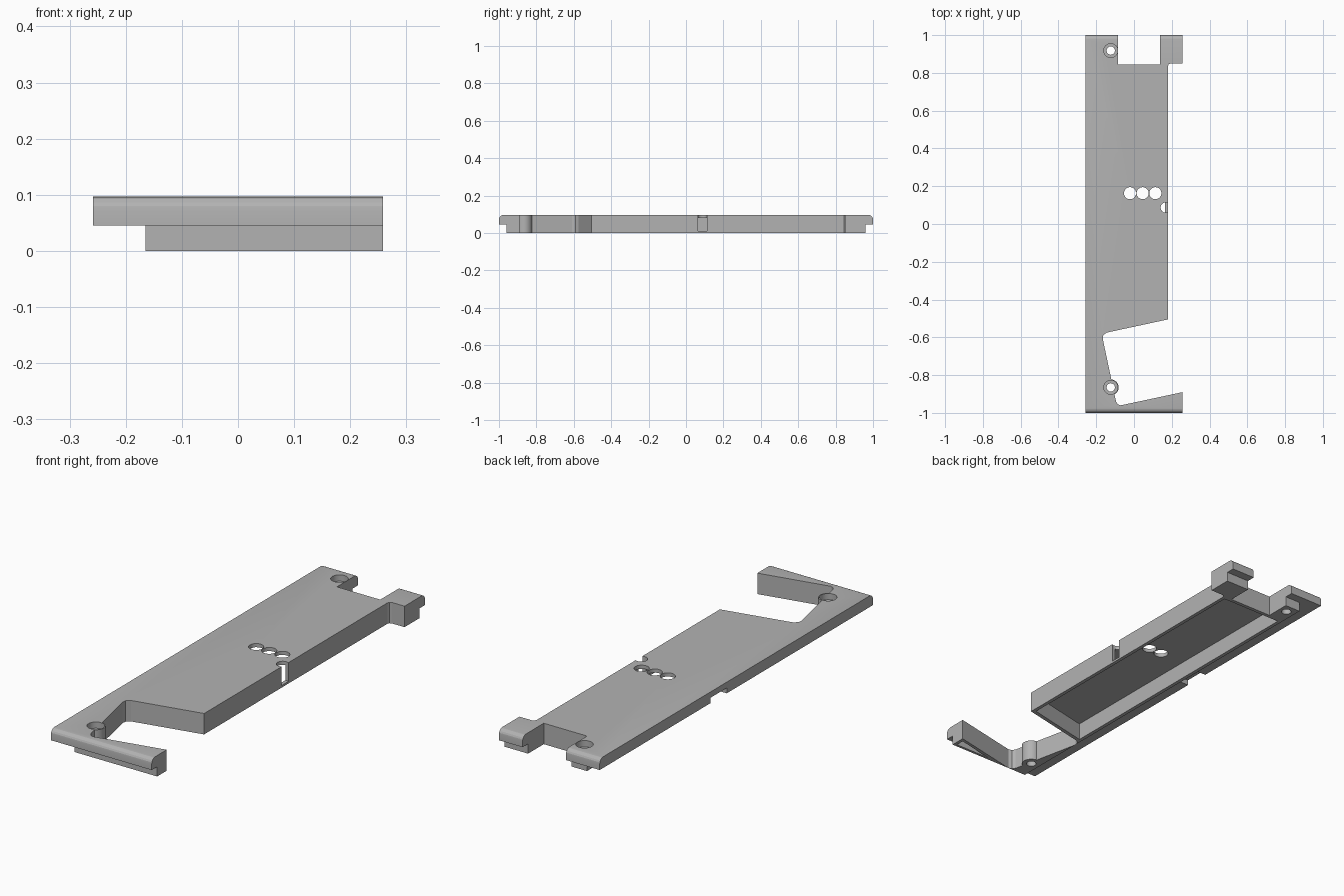
import bpy, bmesh, math
from mathutils import Vector

cube = bpy.data.objects.get("Cube")
if cube:
    bpy.data.objects.remove(cube, do_unlink=True)

W, TOP, STEP, ROOF = 0.258, 0.097, 0.045, 0.08

grey = bpy.data.materials.new("plain grey")
grey.use_nodes = True
grey.diffuse_color = (0.45, 0.45, 0.45, 1)
grey.node_tree.nodes["Principled BSDF"].inputs["Base Color"].default_value = grey.diffuse_color


def extrude(name, points, offset):
    """Closed prism from a planar outline of 3D points."""
    bm = bmesh.new()
    face = bm.faces.new([bm.verts.new(p) for p in points])
    out = bmesh.ops.extrude_face_region(bm, geom=[face])
    moved = [v for v in out["geom"] if isinstance(v, bmesh.types.BMVert)]
    bmesh.ops.translate(bm, verts=moved, vec=Vector(offset))
    bmesh.ops.recalc_face_normals(bm, faces=bm.faces)
    mesh = bpy.data.meshes.new(name)
    bm.to_mesh(mesh)
    bm.free()
    mesh.materials.append(grey)
    obj = bpy.data.objects.new(name, mesh)
    bpy.context.collection.objects.link(obj)
    return obj


def prism(name, outline, z0, z1):
    return extrude(name, [(x, y, z0) for x, y in outline], (0, 0, z1 - z0))


def cylinder(name, x, y, r, z0, z1, sides=32):
    ring = [math.tau * i / sides for i in range(sides)]
    return prism(name, [(x + r * math.cos(a), y + r * math.sin(a)) for a in ring], z0, z1)


def combine(target, tool, operation="DIFFERENCE"):
    """Apply a boolean and remove its helper."""
    tool.hide_render = True
    mod = target.modifiers.new("cut", "BOOLEAN")
    mod.operation, mod.solver, mod.object = operation, "EXACT", tool
    bpy.context.view_layer.objects.active = target
    bpy.ops.object.modifier_apply(modifier=mod.name)
    bpy.data.objects.remove(tool, do_unlink=True)


# Plate outline with the slanted front notch and the square back notch
outline = [(-W, -1.1), (W, -1.1), (W, -0.89), (-0.07, -0.96), (-0.085, -0.955),
           (-0.095, -0.94), (-0.165, -0.61), (-0.163, -0.59), (-0.145, -0.575),
           (0.18, -0.505), (0.18, 0.835), (0.184, 0.846), (0.195, 0.85), (W, 0.85),
           (W, 1.1), (0.137, 1.1), (0.137, 0.845), (-0.085, 0.845), (-0.085, 1.1), (-W, 1.1)]
plate = prism("cover_plate", outline, -0.05, 0.15)

# Front screw boss, bulging into the notch
SCREWS = [(-0.123, -0.865), (-0.123, 0.918)]
combine(plate, cylinder("screw_boss", *SCREWS[0], 0.042, -0.05, 0.15), "UNION")

# Side profile: stepped ends with rounded upper edges
R = 0.025
half = [(0.96, 0), (0.96, STEP), (1, STEP)]
half += [(1 - R + R * math.cos(a), TOP - R + R * math.sin(a))
         for a in [math.pi / 2 * i / 5 for i in range(6)]]
profile = half + [(-y, z) for y, z in reversed(half)]
combine(plate, extrude("side_profile", [(-W - 0.1, y, z) for y, z in profile],
                       (2 * W + 0.2, 0, 0)), "INTERSECT")


def box(name, x0, x1, y0, y1, z0, z1):
    return prism(name, [(x0, y0), (x1, y0), (x1, y1), (x0, y1)], z0, z1)


# Thin flange along the right edge, with its small relief notch
combine(plate, box("flange_step", -0.4, -0.165, -1.2, 1.2, -0.1, STEP))
combine(plate, box("flange_notch", -0.4, -0.2, 0.07, 0.19, -0.1, 0.07))

# Hollow underside of the main body and of the front arm
combine(plate, prism("body_cavity", [(-0.148, -0.558), (0.163, -0.49), (0.163, 0.828),
                                     (-0.148, 0.828)], -0.1, ROOF))
combine(plate, prism("arm_cavity", [(0.06, -0.948), (0.243, -0.948), (0.243, -0.908)],
                     -0.1, ROOF))

# Counterbored screw holes
for x, y in SCREWS:
    combine(plate, cylinder("screw_hole", x, y, 0.022, -0.1, 0.2))
    combine(plate, cylinder("screw_head_recess", x, y, 0.037, 0.068, 0.2))

# Row of three round windows
for x in (-0.021, 0.046, 0.113):
    combine(plate, cylinder("round_window", x, 0.163, 0.032, 0.05, 0.2))

# Cable slot in the side wall, leaving a low sill
combine(plate, cylinder("cable_slot", 0.168, 0.087, 0.027, 0.01, 0.2))

# Crisp flat faces with smooth bores
bpy.ops.object.select_all(action="DESELECT")
plate.select_set(True)
bpy.context.view_layer.objects.active = plate
bpy.ops.object.shade_smooth_by_angle(angle=math.radians(15))
